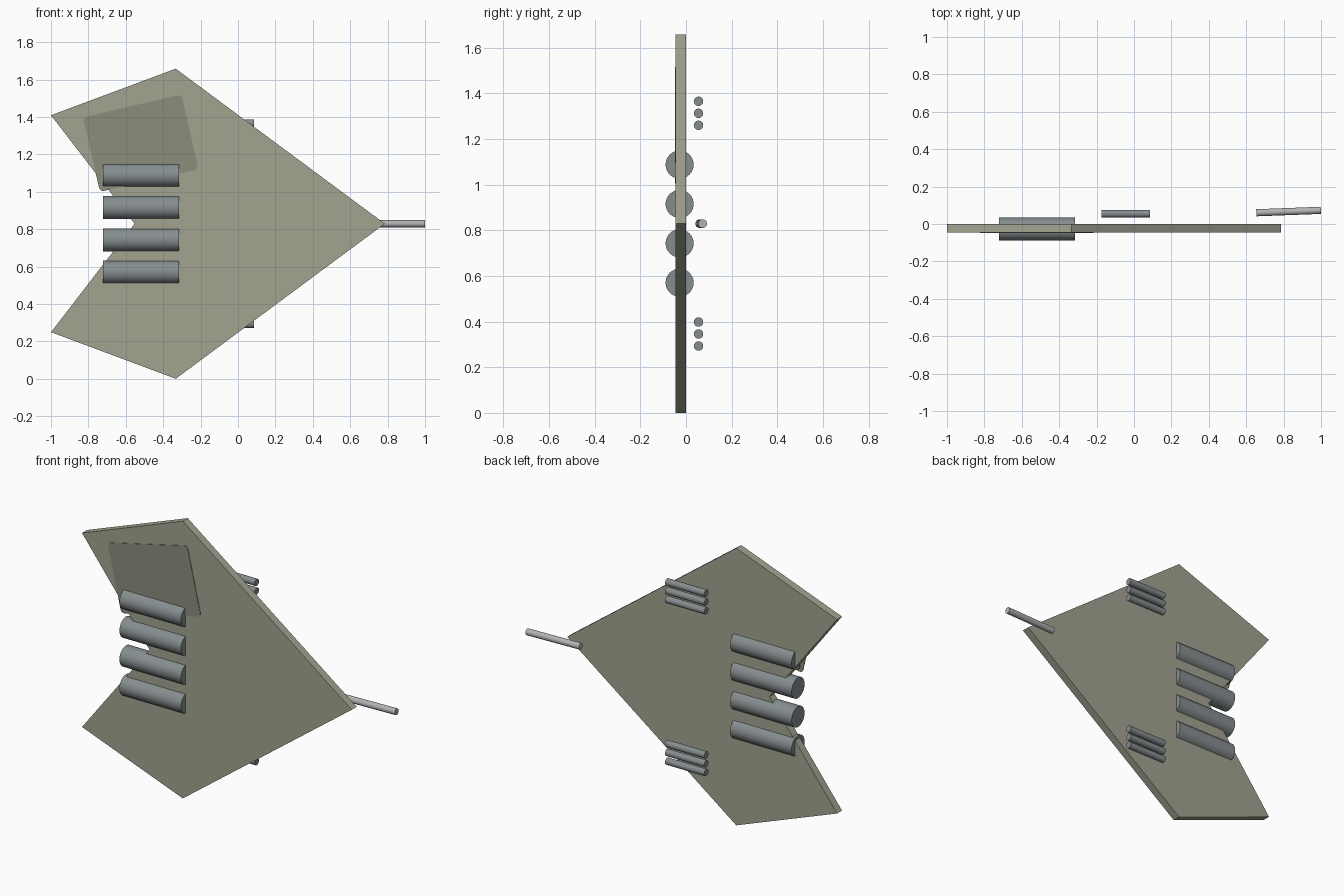
import bpy, bmesh
from math import radians
from mathutils import Vector

if "Cube" in bpy.data.objects:
    bpy.data.objects.remove(bpy.data.objects["Cube"])

AXIS_Z = 0.829  # mirror line of the wing


def material(name, rgb):
    m = bpy.data.materials.new(name)
    m.diffuse_color = (*rgb, 1)
    m.use_nodes = True
    m.node_tree.nodes["Principled BSDF"].inputs["Base Color"].default_value = m.diffuse_color
    return m


HULL = material("olive_hull", (0.36, 0.37, 0.28))
DARK = material("dark_olive", (0.26, 0.27, 0.20))
STEEL = material("blue_grey", (0.24, 0.27, 0.28))
LIGHT = material("light_grey", (0.45, 0.45, 0.45))


def plate(name, outline, y0, y1, mat, corner=0.0):
    """Extrude an x-z outline from y0 to y1, optionally rounding its corners."""
    bm = bmesh.new()
    face = bm.faces.new([bm.verts.new((x, y0, z)) for x, z in outline])
    if corner:
        bmesh.ops.bevel(bm, geom=bm.verts[:], offset=corner, segments=4,
                        profile=0.5, affect='VERTICES')
    ext = bmesh.ops.extrude_face_region(bm, geom=bm.faces[:])
    moved = [g for g in ext['geom'] if isinstance(g, bmesh.types.BMVert)]
    bmesh.ops.translate(bm, vec=(0, y1 - y0, 0), verts=moved)
    bmesh.ops.recalc_face_normals(bm, faces=bm.faces[:])
    mesh = bpy.data.meshes.new(name)
    bm.to_mesh(mesh)
    bm.free()
    mesh.materials.append(mat)
    ob = bpy.data.objects.new(name, mesh)
    bpy.context.collection.objects.link(ob)
    return ob


def rod(name, start, end, radius, mat):
    a, b = Vector(start), Vector(end)
    bpy.ops.mesh.primitive_cylinder_add(vertices=32, radius=radius,
                                        depth=(b - a).length, location=(a + b) / 2)
    ob = bpy.context.object
    ob.name = name
    ob.rotation_euler = (b - a).to_track_quat('Z', 'Y').to_euler()
    ob.data.materials.append(mat)
    bpy.ops.object.shade_smooth_by_angle(angle=radians(30))
    return ob


# Arrowhead wing: upper half outline mirrored about the axis
half = [(-1.0, 0.580), (-0.333, 0.829)]
outline = ([(-0.553, AXIS_Z)] + [(x, AXIS_Z + h) for x, h in half]
           + [(0.785, AXIS_Z)] + [(x, AXIS_Z - h) for x, h in reversed(half)])
plate("wing_body", outline, -0.046, 0.001, HULL)

# Thin rounded panel, overhanging the notch edge
plate("wing_panel", [(-0.828, 1.398), (-0.302, 1.52), (-0.211, 1.12), (-0.738, 1.0)],
      -0.049, -0.0455, DARK, corner=0.022)

# Row of four engines
for i in range(4):
    z = AXIS_Z + (i - 1.5) * 0.1725
    rod(f"engine_{i + 1}", (-0.722, -0.028, z), (-0.315, -0.028, z), 0.0615, STEEL)

# Two mirrored clusters of three small tubes on the back
for side, label in ((1, "upper"), (-1, "lower")):
    for i in range(3):
        z = AXIS_Z + side * (0.431 + 0.0525 * i)
        rod(f"{label}_tube_{i + 1}", (-0.173, 0.055, z), (0.086, 0.055, z), 0.0205, STEEL)

# Slightly tilted nose probe
rod("nose_probe", (0.654, 0.060, AXIS_Z), (0.999, 0.073, AXIS_Z), 0.019, LIGHT)
